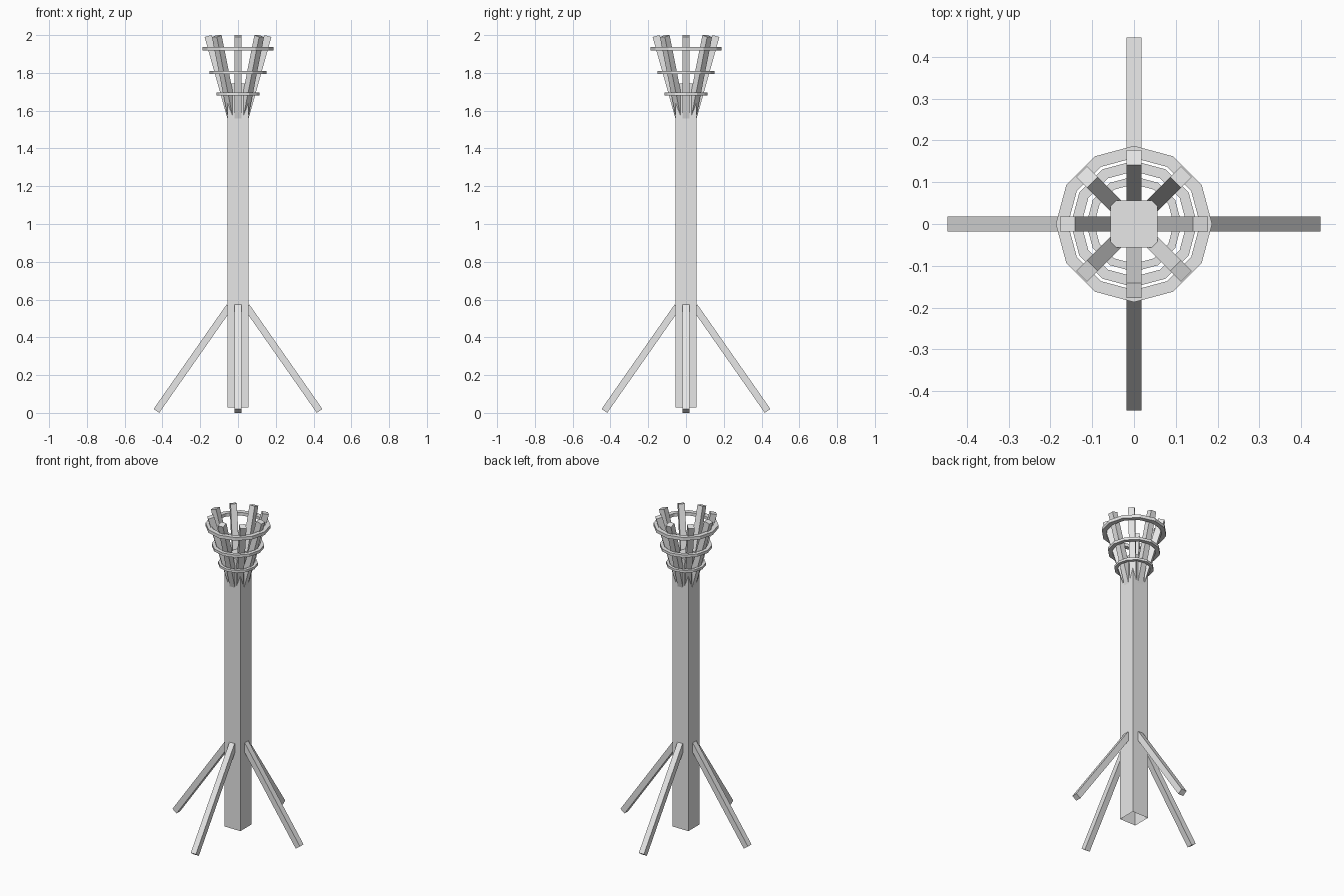
import bpy, bmesh
from math import sin, cos, pi
from mathutils import Vector, Matrix

cube = bpy.data.objects.get("Cube")
if cube:
    bpy.data.objects.remove(cube)

grey = bpy.data.materials.new("plain_grey")
grey.use_nodes = True
grey.diffuse_color = (0.8, 0.8, 0.8, 1)
grey.node_tree.nodes["Principled BSDF"].inputs["Base Color"].default_value = (0.8, 0.8, 0.8, 1)


def finish(bm, name):
    bmesh.ops.recalc_face_normals(bm, faces=bm.faces)
    mesh = bpy.data.meshes.new(name)
    bm.to_mesh(mesh)
    bm.free()
    mesh.materials.append(grey)
    obj = bpy.data.objects.new(name, mesh)
    bpy.context.collection.objects.link(obj)
    return obj


def bar(name, start, end, size, angle):
    """Square bar between two (radius, height) points, turned about the z axis."""
    a, b = Vector((start[0], 0, start[1])), Vector((end[0], 0, end[1]))
    along = (b - a).normalized()
    side = Vector((0, 1, 0))
    turn = Matrix((side.cross(along), side, along)).transposed().to_4x4()
    place = Matrix.Rotation(angle, 4, 'Z') @ Matrix.Translation((a + b) / 2) @ turn
    bm = bmesh.new()
    bmesh.ops.create_cube(bm, size=1, matrix=place @ Matrix.Diagonal((size, size, (b - a).length, 1)))
    return finish(bm, name)


def ring(name, inner, outer, z, height, sides=12):
    """Flat band with a rectangular section."""
    bm = bmesh.new()
    section = [(inner, -1), (outer, -1), (outer, 1), (inner, 1)]
    loops = []
    for i in range(sides):
        t = 2 * pi * i / sides
        loops.append([bm.verts.new((r * cos(t), r * sin(t), z + s * height / 2)) for r, s in section])
    for i in range(sides):
        p, q = loops[i], loops[(i + 1) % sides]
        for k in range(4):
            m = (k + 1) % 4
            bm.faces.new((p[k], q[k], q[m], p[m]))
    return finish(bm, name)


# Square post, open underneath
bm = bmesh.new()
bmesh.ops.create_cube(bm, size=1, matrix=Matrix.Translation((0, 0, 0.887)) @ Matrix.Diagonal((0.113, 0.113, 1.716, 1)))
bm.normal_update()
bmesh.ops.delete(bm, geom=[f for f in bm.faces if f.normal.z < -0.5], context='FACES')
finish(bm, "post")

# Four splayed legs
for i in range(4):
    bar(f"leg_{i + 1}", (0.432, 0.0105), (0.045, 0.564), 0.036, i * pi / 2)

# Eight flared basket slats
for i in range(8):
    bar(f"basket_slat_{i + 1}", (0.036, 1.555), (0.159, 1.995), 0.037, i * pi / 4)

# Three basket hoops
ring("lower_hoop", 0.095, 0.114, 1.688, 0.015)
ring("middle_hoop", 0.126, 0.151, 1.802, 0.017)
ring("upper_hoop", 0.158, 0.187, 1.928, 0.02)
